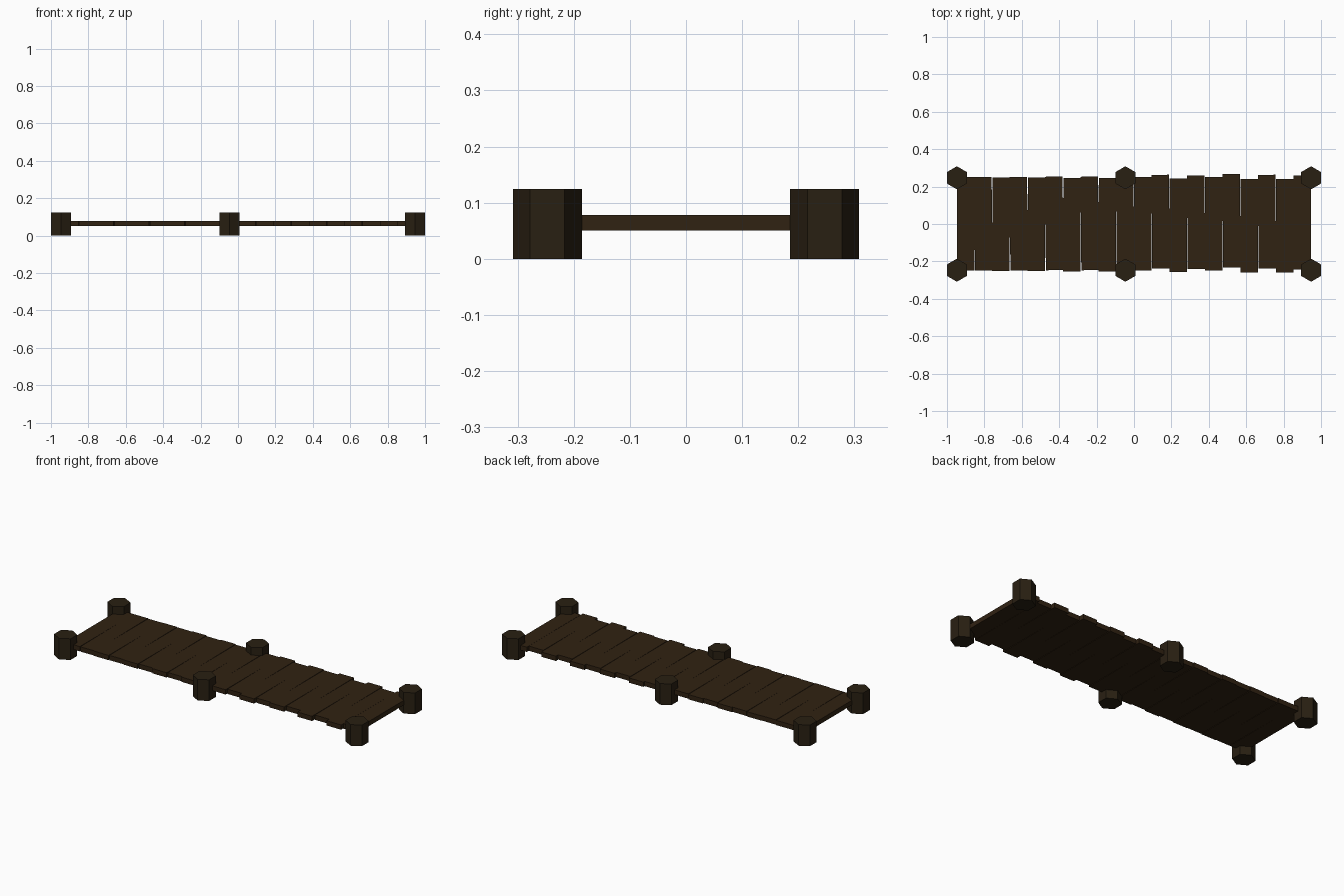
import bpy, bmesh
from mathutils import Matrix
from math import pi

if "Cube" in bpy.data.objects:
    bpy.data.objects.remove(bpy.data.objects["Cube"])


def material(name, colour):
    m = bpy.data.materials.new(name)
    m.diffuse_color = (*colour, 1)
    m.use_nodes = True
    m.node_tree.nodes["Principled BSDF"].inputs["Base Color"].default_value = m.diffuse_color
    return m


def finish(name, bm, mat, location, angle=0.0):
    mesh = bpy.data.meshes.new(name)
    bm.to_mesh(mesh)
    bm.free()
    mesh.materials.append(mat)
    ob = bpy.data.objects.new(name, mesh)
    ob.location = location
    ob.rotation_euler.z = angle
    bpy.context.collection.objects.link(ob)
    return ob


plank_wood = material("plank_wood", (0.030, 0.016, 0.006))
post_wood = material("post_wood", (0.022, 0.014, 0.006))

# Deck planks: slightly skewed boards, pushed unevenly along y
shifts = [0.001, 0.001, -0.002, 0.001, -0.002, 0.003, -0.004, 0.003, -0.003, 0.001,
          0.001, 0.013, -0.006, 0.010, 0.002, 0.018, -0.009, 0.013, -0.010, 0.008]
pitch = 1.896 / len(shifts)
for i, shift in enumerate(shifts):
    bm = bmesh.new()
    bmesh.ops.create_cube(bm, size=1, matrix=Matrix.Diagonal((pitch - 0.001, 0.5, 0.028, 1)))
    end = i in (0, len(shifts) - 1)
    skew = 0 if end else (0.009 if i % 2 else -0.003)
    finish(f"plank_{i + 1}", bm, plank_wood, (-0.948 + pitch * (i + 0.5), shift, 0.064), skew)

# Hexagonal posts in three pairs
for label, x in (("left", -0.947), ("middle", -0.046), ("right", 0.947)):
    for side, y in (("front", -0.247), ("back", 0.247)):
        bm = bmesh.new()
        bmesh.ops.create_cone(bm, cap_ends=True, segments=6, radius1=0.0615,
                              radius2=0.0615, depth=0.124)
        # Turn a corner towards +y / -y
        first = max(bm.verts, key=lambda v: v.co.y)
        if abs(first.co.y - 0.0615) > 0.001:
            bmesh.ops.rotate(bm, verts=bm.verts, cent=(0, 0, 0),
                             matrix=Matrix.Rotation(pi / 6, 3, 'Z'))
        finish(f"{label}_{side}_post", bm, post_wood, (x, y, 0.062))
